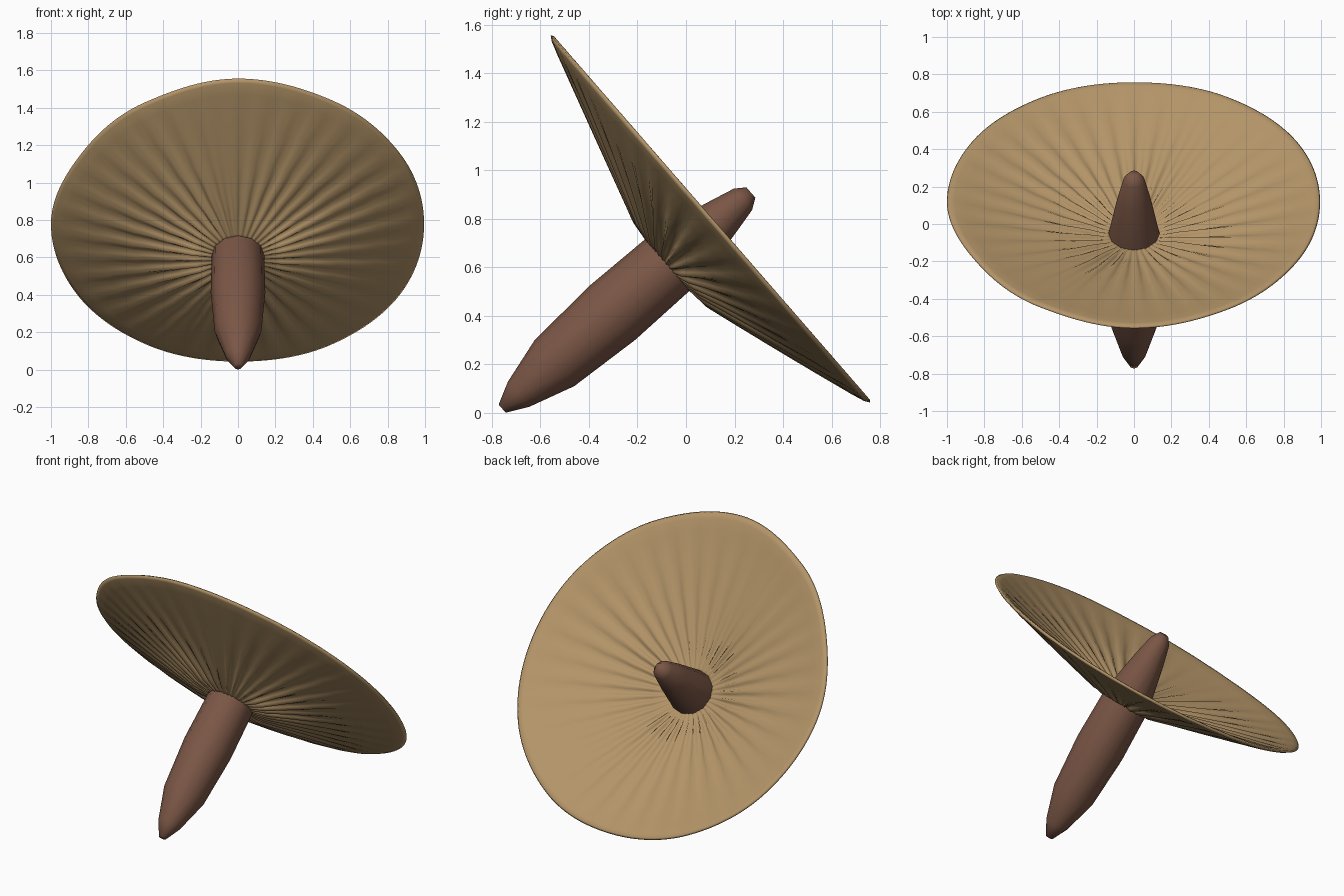
import bpy, bmesh, math, random
from mathutils import Matrix

if "Cube" in bpy.data.objects:
    bpy.data.objects.remove(bpy.data.objects["Cube"])
random.seed(4)

TILT = Matrix.Translation((0, -0.335, 0.385)) @ Matrix.Rotation(math.radians(-49), 4, 'X')


def material(name, rgb):
    m = bpy.data.materials.new(name)
    m.diffuse_color = (*rgb, 1)
    m.use_nodes = True
    m.node_tree.nodes["Principled BSDF"].inputs["Base Color"].default_value = m.diffuse_color
    return m


def lathe(name, profile, sides, mat, closed=False, warp=None):
    """Revolve (radius, height) points round the tilted axis."""
    bm = bmesh.new()
    rings = []
    for j, (r, h) in enumerate(profile):
        ring = []
        for i in range(sides):
            rr, hh = warp(r, h, i) if warp else (r, h)
            a = 2 * math.pi * i / sides
            ring.append(bm.verts.new((rr * math.sin(a), -rr * math.cos(a), hh)))
        rings.append(ring)
    pairs = list(zip(rings, rings[1:])) + ([(rings[-1], rings[0])] if closed else [])
    for lo, hi in pairs:
        for i in range(sides):
            k = (i + 1) % sides
            bm.faces.new((lo[i], lo[k], hi[k], hi[i]))
    if not closed:
        bm.faces.new(rings[0][::-1])
        bm.faces.new(rings[-1])
    bmesh.ops.recalc_face_normals(bm, faces=bm.faces)
    bm.transform(TILT)
    me = bpy.data.meshes.new(name)
    bm.to_mesh(me)
    bm.free()
    ob = bpy.data.objects.new(name, me)
    bpy.context.collection.objects.link(ob)
    me.materials.append(mat)
    me.polygons.foreach_set("use_smooth", [True] * len(me.polygons))
    return ob


# Slightly irregular rim and radial folds of the wide cap
SIDES = 144
RIM = [1.03, 1.01, 1.0, 0.995, 1.0, 0.99, 0.975, 0.985, 0.995, 1.0, 0.975, 0.995]
FOLDS = [random.uniform(0.5, 1.0) for _ in range(36)]


def cap_warp(r, h, i):
    f = i / SIDES * len(RIM)
    k, t = int(f), f - int(f)
    t = t * t * (3 - 2 * t)
    rim = RIM[k] * (1 - t) + RIM[(k + 1) % len(RIM)] * t
    s = min(1, max(0, (r - 0.13) / 0.87))
    fold = 0.022 * FOLDS[i // 4] * math.sin(i * math.pi / 2) * (1 - s) * min(1, s * 8)
    return r * (1 + (rim - 1) * s), h + fold


tan = material("cap_tan", (0.45, 0.296, 0.138))
brown = material("stem_brown", (0.195, 0.093, 0.06))

# Shallow dished cap with a rounded lip
cap = lathe("cap", [(0.10, 0.335), (0.15, 0.345), (0.24, 0.368), (0.38, 0.408), (0.56, 0.46),
                    (0.76, 0.519), (0.92, 0.567), (0.98, 0.587), (1.0, 0.6), (0.99, 0.608),
                    (0.96, 0.604), (0.90, 0.584), (0.76, 0.543), (0.56, 0.487), (0.38, 0.437),
                    (0.24, 0.399), (0.15, 0.38), (0.10, 0.372)], SIDES, tan, True, cap_warp)

# Tapered stem through the cap
stem = lathe("stem", [(0.022, -0.56), (0.068, -0.47), (0.125, -0.275), (0.146, 0.04),
                      (0.14, 0.36), (0.09, 0.62), (0.058, 0.755), (0.028, 0.798)], 12, brown)
